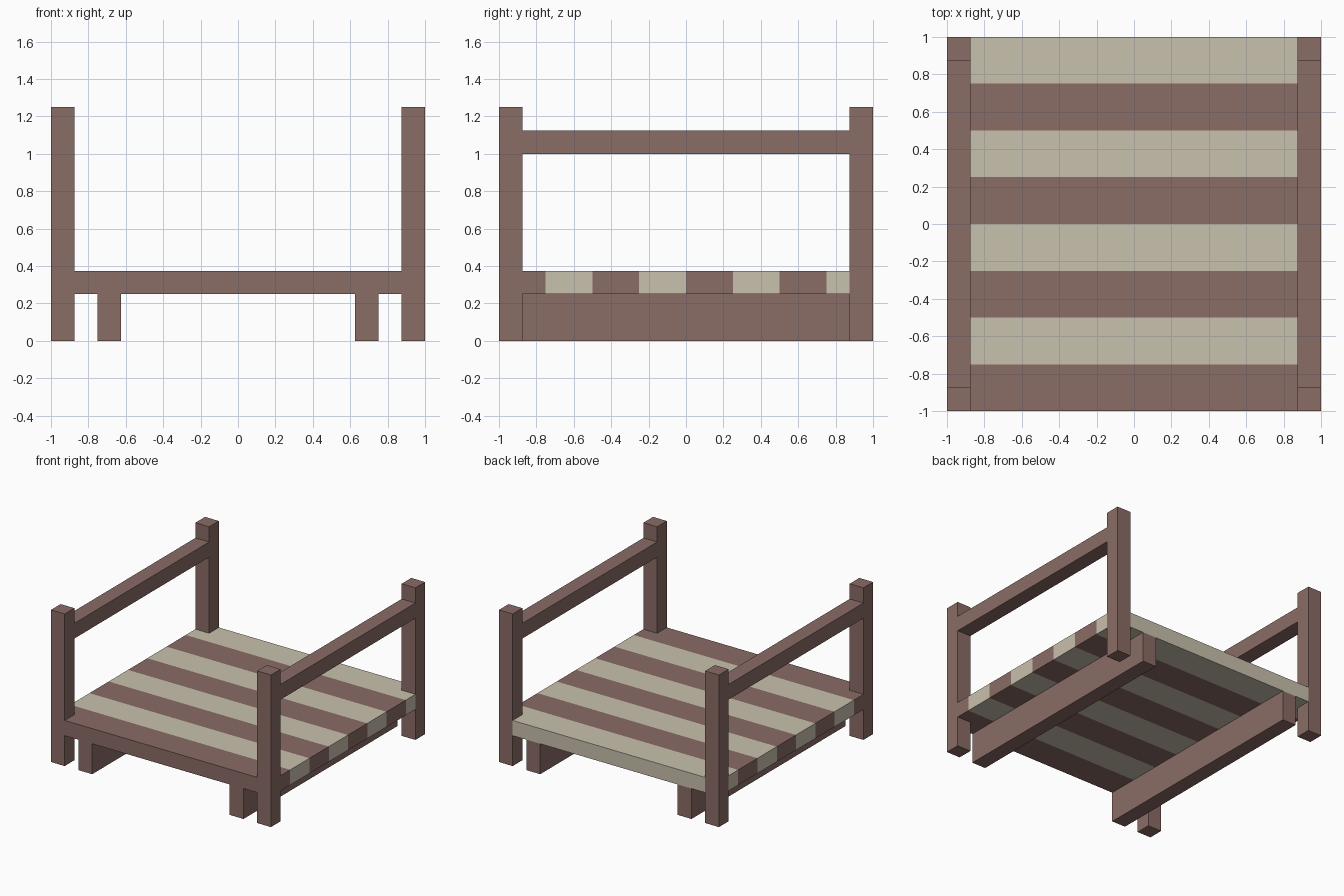
import bpy, bmesh
from mathutils import Matrix, Vector

default = bpy.data.objects.get("Cube")
if default:
    bpy.data.objects.remove(default, do_unlink=True)

T = 0.125            # timber thickness
DECK = 0.25          # underside of the deck
IN = 1 - T           # inner face of the posts


def material(name, rgb):
    mat = bpy.data.materials.new(name)
    mat.use_nodes = True
    mat.diffuse_color = (*rgb, 1)
    mat.node_tree.nodes["Principled BSDF"].inputs["Base Color"].default_value = (*rgb, 1)
    return mat


brown = material("brown_wood", (0.254, 0.15, 0.133))
cream = material("cream_wood", (0.584, 0.533, 0.423))


def finish(name, bm, mat):
    bmesh.ops.recalc_face_normals(bm, faces=bm.faces)
    mesh = bpy.data.meshes.new(name)
    bm.to_mesh(mesh)
    bm.free()
    mesh.materials.append(mat)
    obj = bpy.data.objects.new(name, mesh)
    bpy.context.collection.objects.link(obj)


def box(name, low, high, mat):
    low, high = Vector(low), Vector(high)
    bm = bmesh.new()
    bmesh.ops.create_cube(bm, size=1, matrix=Matrix.Translation((low + high) / 2)
                          @ Matrix.Diagonal((*(high - low), 1)))
    finish(name, bm, mat)


def plank(name, outline, mat):
    """Extrude a plan outline to the deck thickness."""
    bm = bmesh.new()
    face = bm.faces.new([bm.verts.new((x, y, DECK)) for x, y in outline])
    top = bmesh.ops.extrude_face_region(bm, geom=[face])["geom"]
    bmesh.ops.translate(bm, vec=(0, 0, T),
                        verts=[v for v in top if isinstance(v, bmesh.types.BMVert)])
    finish(name, bm, mat)


# Corner posts, hand rails and floor bearers
for side, sx in (("left", 1), ("right", -1)):
    x0, x1 = sorted((sx * IN, sx))
    for end, sy in (("front", -1), ("back", 1)):
        y0, y1 = sorted((sy * IN, sy))
        box(f"{end}_{side}_post", (x0, y0, 0), (x1, y1, 1.25), brown)
    box(f"{side}_rail", (x0, -IN, 1), (x1, IN, 1 + T), brown)
    b0, b1 = sorted((sx * 0.625, sx * 0.75))
    box(f"{side}_bearer", (b0, -1, 0), (b1, 1, DECK), brown)

# Striped deck boards; the end boards are notched around the posts
for i in range(8):
    y0 = -1 + i * 0.25
    y1 = y0 + 0.25
    if i in (0, 7):
        s = -1 if i == 0 else 1
        outline = [(-1, s * 0.75), (1, s * 0.75), (1, s * IN), (IN, s * IN),
                   (IN, s), (-IN, s), (-IN, s * IN), (-1, s * IN)]
    else:
        outline = [(-1, y0), (1, y0), (1, y1), (-1, y1)]
    plank(f"deck_board_{i + 1}", outline, cream if i % 2 else brown)
